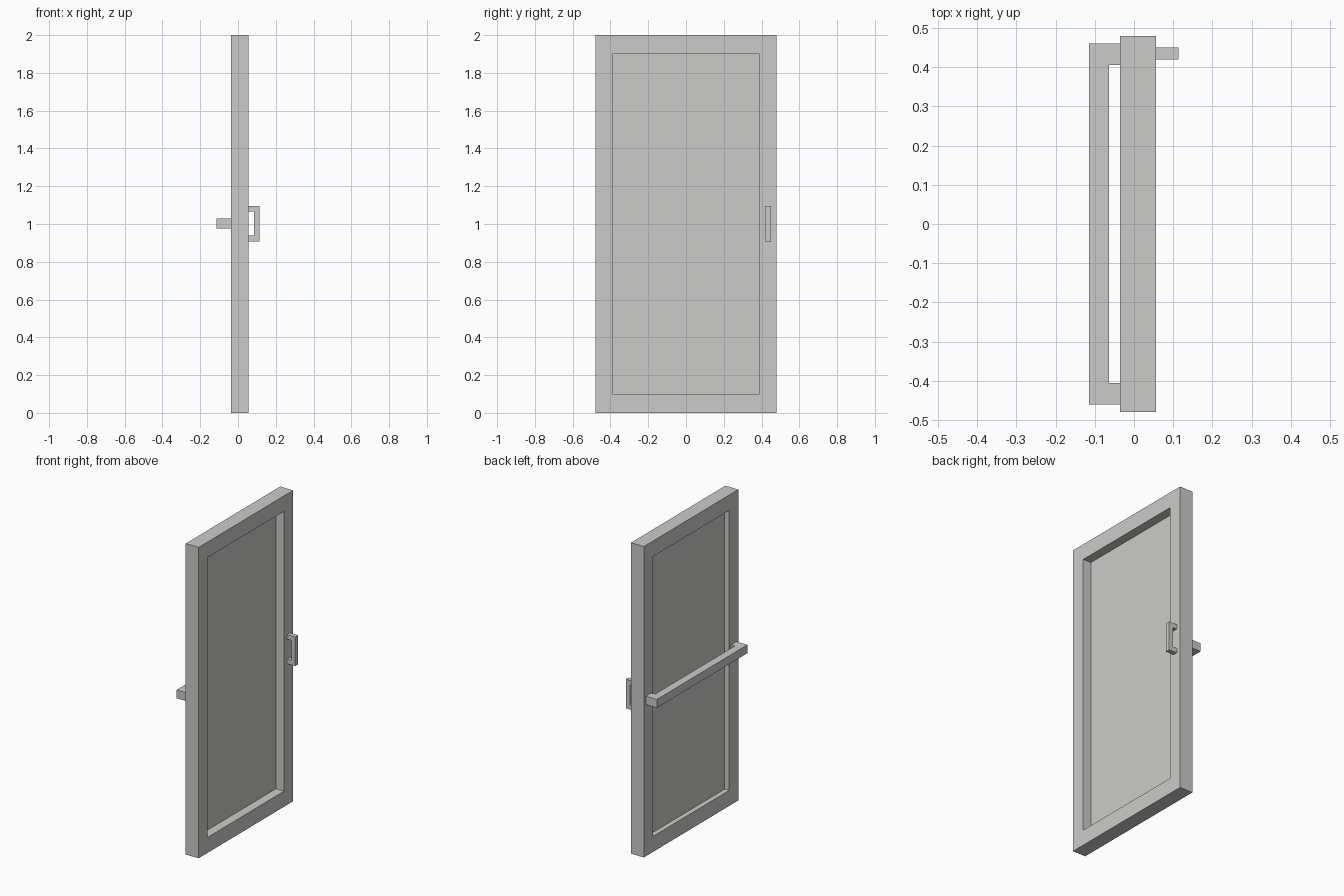
import bpy
import bmesh
from mathutils import Vector

if "Cube" in bpy.data.objects:
    bpy.data.objects.remove(bpy.data.objects["Cube"])

grey = bpy.data.materials.new("light_grey")
grey.diffuse_color = (0.6, 0.6, 0.585, 1.0)
grey.use_nodes = True
grey.node_tree.nodes["Principled BSDF"].inputs["Base Color"].default_value = grey.diffuse_color


def extruded(name, points, faces, offset):
    """Solid made by extruding a flat set of faces along offset."""
    bm = bmesh.new()
    verts = [bm.verts.new(p) for p in points]
    flat = [bm.faces.new([verts[i] for i in f]) for f in faces]
    ext = bmesh.ops.extrude_face_region(bm, geom=flat, use_keep_orig=True)
    moved = [g for g in ext["geom"] if isinstance(g, bmesh.types.BMVert)]
    bmesh.ops.translate(bm, verts=moved, vec=Vector(offset))
    bmesh.ops.recalc_face_normals(bm, faces=bm.faces)
    mesh = bpy.data.meshes.new(name)
    bm.to_mesh(mesh)
    bm.free()
    mesh.materials.append(grey)
    obj = bpy.data.objects.new(name, mesh)
    bpy.context.collection.objects.link(obj)
    return obj


def rect(y, z0, z1, x):
    return [(x, -y, z0), (x, y, z0), (x, y, z1), (x, -y, z1)]


def bracket(base, inner, outer, a0, a1, leg):
    """C-shaped profile: (x, along) points from the door face outwards."""
    return [(base, a0), (outer, a0), (outer, a1), (base, a1),
            (base, a1 - leg), (inner, a1 - leg), (inner, a0 + leg), (base, a0 + leg)]


BACK, FRONT = -0.036, 0.056

# door frame: rectangular ring with a through opening
ring = [(i, (i + 1) % 4, (i + 1) % 4 + 4, i + 4) for i in range(4)]
extruded("door_frame", rect(0.48, 0, 2, BACK) + rect(0.388, 0.1, 1.9, BACK),
         ring, (FRONT - BACK, 0, 0))

# thin pane set inside the frame
extruded("door_pane", rect(0.388, 0.1, 1.9, -0.004), [range(4)], (0.002, 0, 0))

# vertical pull handle
pull = bracket(FRONT, 0.085, 0.113, 0.908, 1.095, 0.03)
extruded("pull_handle", [(x, 0.42, z) for x, z in pull], [range(8)], (0, 0.03, 0))

# horizontal push bar across the other side
bar = bracket(BACK, -0.064, -0.115, -0.46, 0.46, 0.054)
extruded("push_bar", [(x, y, 0.976) for x, y in bar], [range(8)], (0, 0, 0.054))
